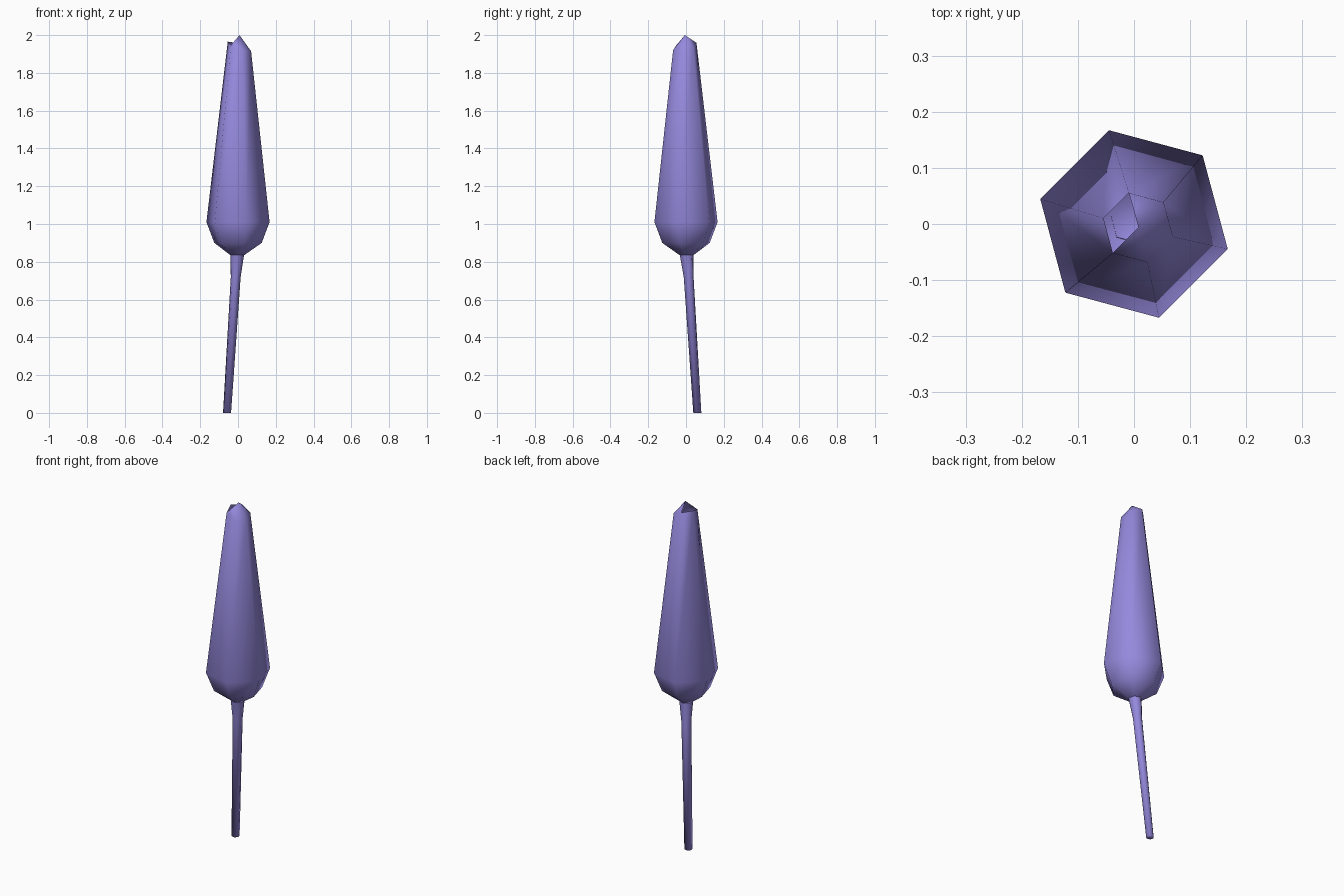
import bpy, bmesh, math

if "Cube" in bpy.data.objects:
    bpy.data.objects.remove(bpy.data.objects["Cube"])

SIDES = 6
mat = bpy.data.materials.new("soft_purple")
mat.diffuse_color = (0.30, 0.25, 0.72, 1)
mat.use_nodes = True
mat.node_tree.nodes["Principled BSDF"].inputs["Base Color"].default_value = mat.diffuse_color


def ring(bm, cx, cy, cz, r, tilt_x=0.0, tilt_y=0.0):
    """Six-sided ring, optionally tilted, turned 45 degrees."""
    verts = []
    for i in range(SIDES):
        a = math.radians(45 + 60 * i)
        dx, dy = r * math.cos(a), r * math.sin(a)
        verts.append(bm.verts.new((cx + dx, cy + dy, cz + dx * tilt_x + dy * tilt_y)))
    return verts


def loft(bm, rings):
    for a, b in zip(rings, rings[1:]):
        for i in range(SIDES):
            j = (i + 1) % SIDES
            bm.faces.new((a[i], a[j], b[j], b[i]))


def finish(bm, name):
    for f in bm.faces:
        f.smooth = True
    mesh = bpy.data.meshes.new(name)
    bm.to_mesh(mesh)
    bm.free()
    mesh.materials.append(mat)
    obj = bpy.data.objects.new(name, mesh)
    bpy.context.collection.objects.link(obj)


# Closed bud: rounded base, long taper, slanted rim
bm = bmesh.new()
rings = [
    ring(bm, -0.004, 0.003, 0.835, 0.038),
    ring(bm, 0.0, 0.0, 0.90, 0.130),
    ring(bm, 0.0, 0.0, 1.01, 0.173),
    ring(bm, 0.0075, -0.0065, 1.94, 0.064, -0.35, 0.22),
]
loft(bm, rings)
bm.faces.new(rings[0][::-1])

# Pointed tip, left open beside the raised rim corner
tip = bm.verts.new((0.008, -0.006, 2.0))
rim = rings[-1]
for i in (0, 3, 4, 5):
    bm.faces.new((rim[i], rim[(i + 1) % SIDES], tip))
finish(bm, "bud")

# Leaning stem, flaring where it meets the bud
bm = bmesh.new()
rings = [
    ring(bm, -0.058, 0.06, 0.0, 0.022),
    ring(bm, -0.012, 0.014, 0.72, 0.027),
    ring(bm, -0.004, 0.003, 0.84, 0.038),
]
loft(bm, rings)
bm.faces.new(rings[0][::-1])
finish(bm, "stem")
